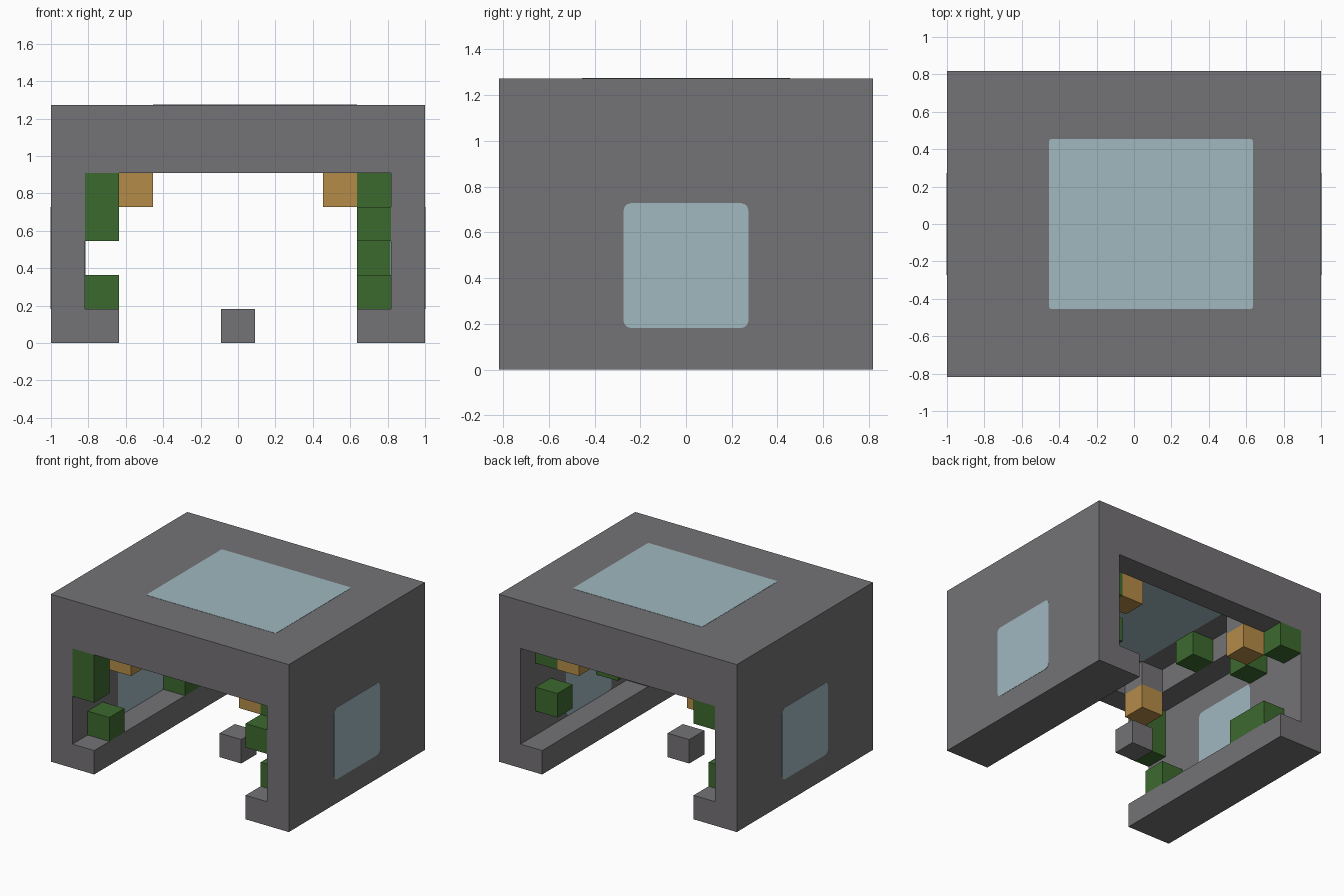
import bpy, bmesh

if "Cube" in bpy.data.objects:
    bpy.data.objects.remove(bpy.data.objects["Cube"], do_unlink=True)

U = 2 / 11  # one block


def material(name, rgb):
    m = bpy.data.materials.new(name)
    m.use_nodes = True
    colour = (*rgb, 1)
    m.diffuse_color = colour
    m.node_tree.nodes["Principled BSDF"].inputs["Base Color"].default_value = colour
    return m


stone = material("stone grey", (0.174, 0.168, 0.178))
leaf = material("leaf green", (0.046, 0.143, 0.028))
amber = material("amber", (0.46, 0.26, 0.066))
glass = material("pale blue glass", (0.35, 0.48, 0.53))


def finish(name, bm, mat):
    bmesh.ops.recalc_face_normals(bm, faces=bm.faces)
    mesh = bpy.data.meshes.new(name)
    bm.to_mesh(mesh)
    bm.free()
    mesh.materials.append(mat)
    obj = bpy.data.objects.new(name, mesh)
    bpy.context.collection.objects.link(obj)
    return obj


def block(name, mat, low, size=(1, 1, 1), round_axis=None, radius=0):
    """Box given in block units, optionally rounded along one axis."""
    bm = bmesh.new()
    bmesh.ops.create_cube(bm, size=1)
    for v in bm.verts:
        v.co = [(low[i] + (v.co[i] + 0.5) * size[i]) * U for i in range(3)]
    if round_axis is not None:
        edges = [e for e in bm.edges
                 if abs((e.verts[0].co - e.verts[1].co)[round_axis]) > 0.01]
        bmesh.ops.bevel(bm, geom=edges, offset=radius * U, segments=3,
                        profile=0.5, affect='EDGES')
    return finish(name, bm, mat)


# Shell: stepped arch section run from front to back
half = [(3.5, 0), (5.5, 0), (5.5, 7)]
inner = [(3.5, 6), (3.5, 5), (4.5, 5), (4.5, 1), (3.5, 1)]
section = half + [(-x, z) for x, z in reversed(half)]
section += [(-x, z) for x, z in reversed(inner)] + inner
bm = bmesh.new()
face = bm.faces.new([bm.verts.new((x * U, -4.5 * U, z * U)) for x, z in section])
run = bmesh.ops.extrude_face_region(bm, geom=[face])
moved = [g for g in run["geom"] if isinstance(g, bmesh.types.BMVert)]
bmesh.ops.translate(bm, verts=moved, vec=(0, 9 * U, 0))
finish("shell", bm, stone)

# Lintels over both openings, with a corner block and a lamp at each corner
for end, y, corner_y in (("front", -4.5, -3.5), ("back", 3.5, 2.5)):
    block(end + "_lintel", stone, (-3.5, y, 5), (7, 1, 1))
    for side, x in (("right", -3.5), ("left", 2.5)):
        block(f"{end}_{side}_corner_block", stone, (x, corner_y, 5))
        block(f"{end}_{side}_lamp", amber, (x, corner_y, 4))

# Block standing in the middle of the floor
block("floor_block", stone, (-0.5, -0.5, 0))

# Glass panes, just proud of the walls and roof
P = 0.01
block("roof_glass", glass, (-2.5, -2.5, 6 - P), (6, 5, 1 + 2 * P), 2, 0.08)
for side, x in (("right", -5.5), ("left", 4.5)):
    block(side + "_window", glass, (x - P, -1.5, 1), (1 + 2 * P, 3, 3), 0, 0.17)

# Foliage on the right side
block("right_front_vine", leaf, (-4.5, -4.5, 3), (1, 1, 2))
block("right_front_bush", leaf, (-4.5, -3.5, 1))
block("right_back_bush", leaf, (-4.5, 1.5, 1), (1, 2, 1))
block("right_hanging_leaf", leaf, (-4.5, 1.5, 4))
block("right_back_leaf", leaf, (-4.5, 3.5, 4))
block("ceiling_leaf", leaf, (-3.5, -0.5, 5))

# Foliage on the left side
block("left_front_leaf", leaf, (3.5, -4.5, 3))
block("left_front_hanging_leaf", leaf, (3.5, -3.5, 4))
block("left_front_bush", leaf, (3.5, -3.5, 1))
block("left_middle_leaf", leaf, (3.5, -1.5, 2))
block("left_back_leaf", leaf, (3.5, 2.5, 2))
block("left_back_hanging_leaf", leaf, (3.5, 2.5, 4))
